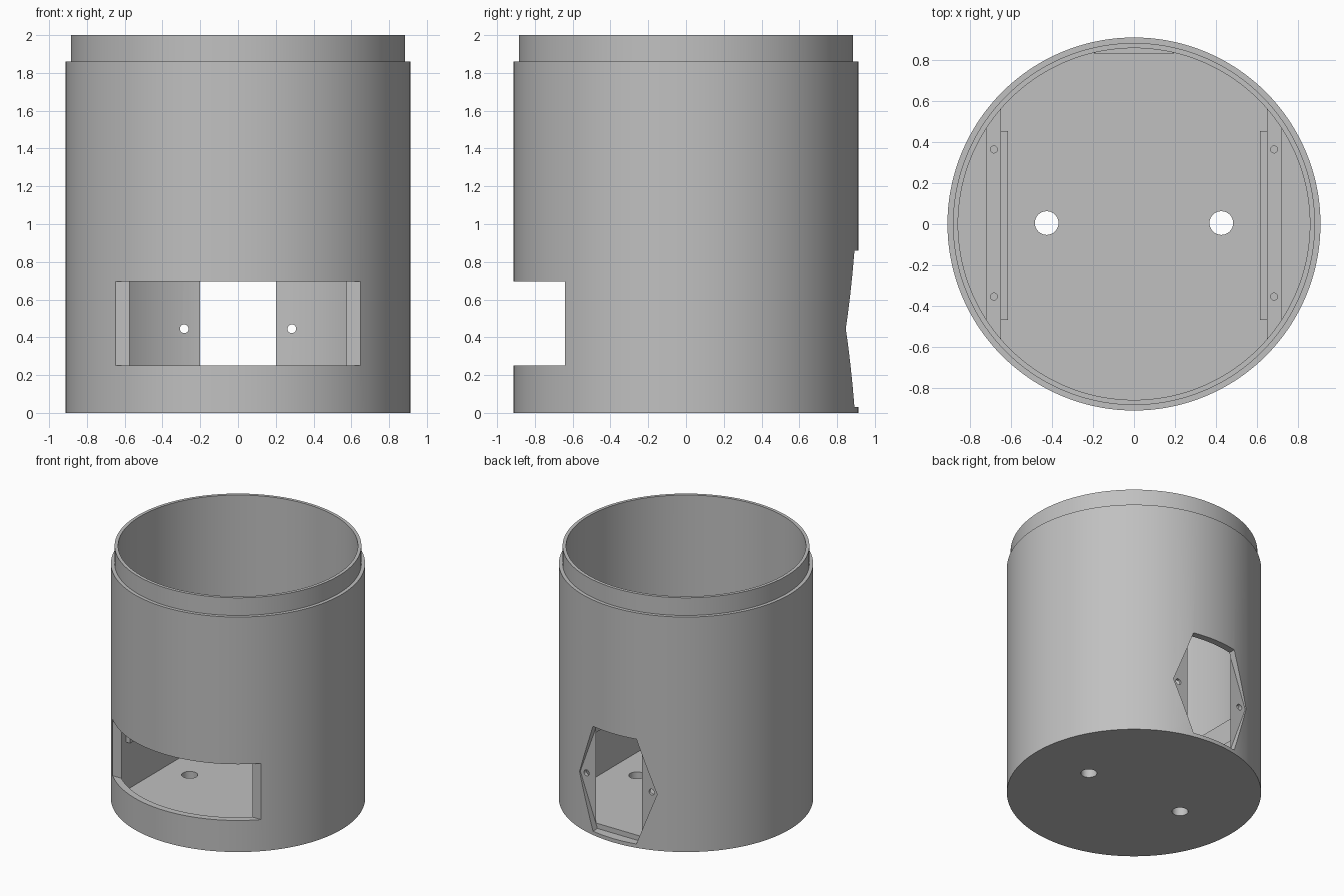
import bpy, bmesh, math
from mathutils import Matrix

old = bpy.data.objects.get("Cube")
if old:
    bpy.data.objects.remove(old, do_unlink=True)

grey = bpy.data.materials.new("plain grey")
grey.use_nodes = True
GREY = (0.53, 0.53, 0.53, 1)
grey.diffuse_color = GREY
grey.node_tree.nodes["Principled BSDF"].inputs["Base Color"].default_value = GREY


def finish(bm, name):
    """Turn a bmesh into a grey object."""
    bmesh.ops.recalc_face_normals(bm, faces=bm.faces)
    mesh = bpy.data.meshes.new(name)
    bm.to_mesh(mesh)
    bm.free()
    mesh.materials.append(grey)
    obj = bpy.data.objects.new(name, mesh)
    bpy.context.collection.objects.link(obj)
    return obj


def prism(name, points, offset):
    """Extrude a planar outline along an offset vector."""
    bm = bmesh.new()
    face = bm.faces.new([bm.verts.new(p) for p in points])
    ext = bmesh.ops.extrude_face_region(bm, geom=[face], use_keep_orig=True)
    moved = [g for g in ext["geom"] if isinstance(g, bmesh.types.BMVert)]
    bmesh.ops.translate(bm, verts=moved, vec=offset)
    return finish(bm, name)


def box(name, x0, x1, y0, y1, z0, z1):
    outline = [(x0, y0, z0), (x1, y0, z0), (x1, y1, z0), (x0, y1, z0)]
    return prism(name, outline, (0, 0, z1 - z0))


def rod(name, centre, radius, depth, along_y=False):
    bm = bmesh.new()
    turn = Matrix.Rotation(math.pi / 2 if along_y else 0, 4, "X")
    bmesh.ops.create_cone(bm, cap_ends=True, segments=32, radius1=radius, radius2=radius,
                          depth=depth, matrix=Matrix.Translation(centre) @ turn)
    return finish(bm, name)


def cut(target, cutter):
    """Subtract the cutter and throw it away."""
    cutter.hide_render = True
    mod = target.modifiers.new("cut", "BOOLEAN")
    mod.operation = "DIFFERENCE"
    mod.solver = "EXACT"
    mod.object = cutter
    bpy.context.view_layer.objects.active = target
    bpy.ops.object.modifier_apply(modifier=mod.name)
    bpy.data.objects.remove(cutter, do_unlink=True)


# Cup-shaped body with a stepped lip at the rim
OUTER, LIP, INNER, FLOOR = 0.912, 0.885, 0.86, 0.07
profile = [(0, 0), (OUTER, 0), (OUTER, 1.86), (LIP, 1.86), (LIP, 2),
           (INNER, 2), (INNER, FLOOR), (0, FLOOR)]
bm = bmesh.new()
ring = [bm.verts.new((r, 0, z)) for r, z in profile]
edges = [bm.edges.new(pair) for pair in zip(ring, ring[1:])]
bmesh.ops.spin(bm, geom=ring + edges, axis=(0, 0, 1), cent=(0, 0, 0),
               angle=math.tau, steps=144, use_duplicate=False)
bmesh.ops.remove_doubles(bm, verts=bm.verts, dist=0.0001)
body = finish(bm, "body")

# Wide front window
cut(body, box("window_cutter", -0.65, 0.65, -1.2, -0.64, 0.25, 0.695))

# Six-sided flat recess at the back, which breaks through in the middle
MID = 0.445
hexagon = [(0.19, 0.03), (0.34, MID), (0.19, 0.86), (-0.19, 0.86), (-0.34, MID), (-0.19, 0.03)]
cut(body, prism("recess_cutter", [(x, 0.836, z) for x, z in hexagon], (0, 0.3, 0)))

for side in (-1, 1):
    # Screw holes beside the back opening and cable holes in the floor
    cut(body, rod("screw_cutter", (side * 0.285, 0.85, MID), 0.023, 0.3, True))
    cut(body, rod("cable_cutter", (side * 0.427, 0.005, 0), 0.058, 0.4))

# Upright side plates with a rail on the inner face and screw holes in the top
PLATE_TOP = 0.72
for side, label in ((1, "left"), (-1, "right")):
    outline = [(0.65, -0.585), (0.72, -0.5), (0.72, 0.5), (0.65, 0.585)]
    plate = prism(label + "_plate", [(side * x, y, 0.05) for x, y in outline],
                  (0, 0, PLATE_TOP - 0.05))
    for y in (-0.355, 0.365):
        cut(plate, rod("pilot_cutter", (side * 0.685, y, PLATE_TOP), 0.017, 0.3))
    xs = sorted((side * 0.616, side * 0.655))
    box(label + "_rail", *xs, -0.47, 0.455, 0.45, 0.51)

# Smooth the round walls, keep the edges crisp
bpy.ops.object.select_all(action="DESELECT")
body.select_set(True)
bpy.context.view_layer.objects.active = body
bpy.ops.object.shade_smooth_by_angle(angle=math.radians(15))
